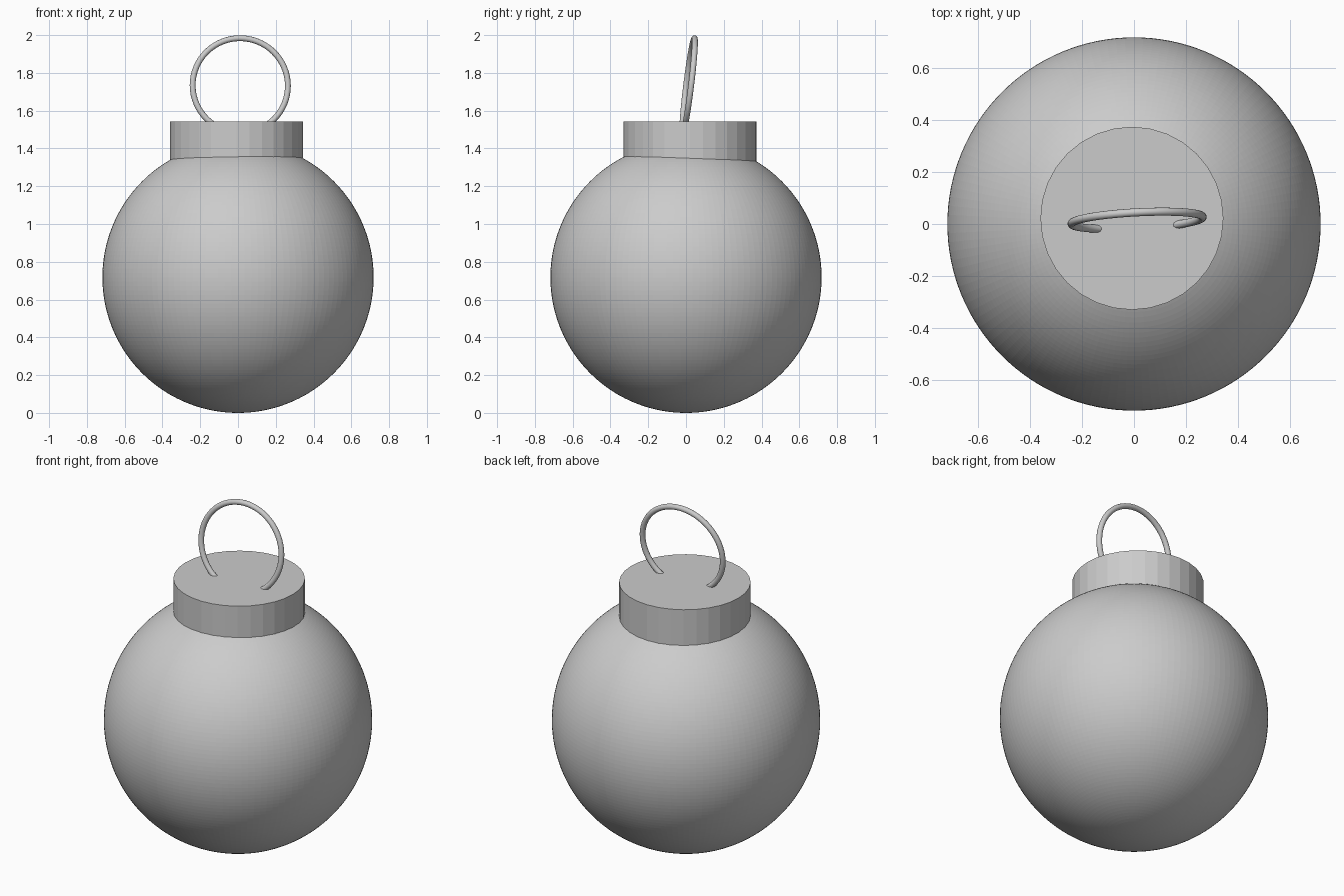
import bpy
from math import radians

if "Cube" in bpy.data.objects:
    bpy.data.objects.remove(bpy.data.objects["Cube"])

# Round body
bpy.ops.mesh.primitive_uv_sphere_add(segments=128, ring_count=96, radius=0.718,
                                     location=(0, 0, 0.718))
bpy.context.object.name = "ornament_ball"

# Flat-faceted cap, slightly off centre and sunk into the ball
cap_top, cap_bottom = 1.542, 1.32
bpy.ops.mesh.primitive_cylinder_add(vertices=32, radius=0.352, depth=cap_top - cap_bottom,
                                    location=(-0.008, 0.022, (cap_top + cap_bottom) / 2))
bpy.context.object.name = "cap"

# Hanging ring, leaning back and turned a little, its lower part inside the cap
bpy.ops.mesh.primitive_torus_add(major_radius=0.2525, minor_radius=0.0155,
                                 major_segments=64, minor_segments=16,
                                 location=(0.012, 0.014, 1.733),
                                 rotation=(radians(83), 0, radians(3)))
ring = bpy.context.object
ring.name = "hanging_ring"
bpy.ops.object.shade_smooth_by_angle()
